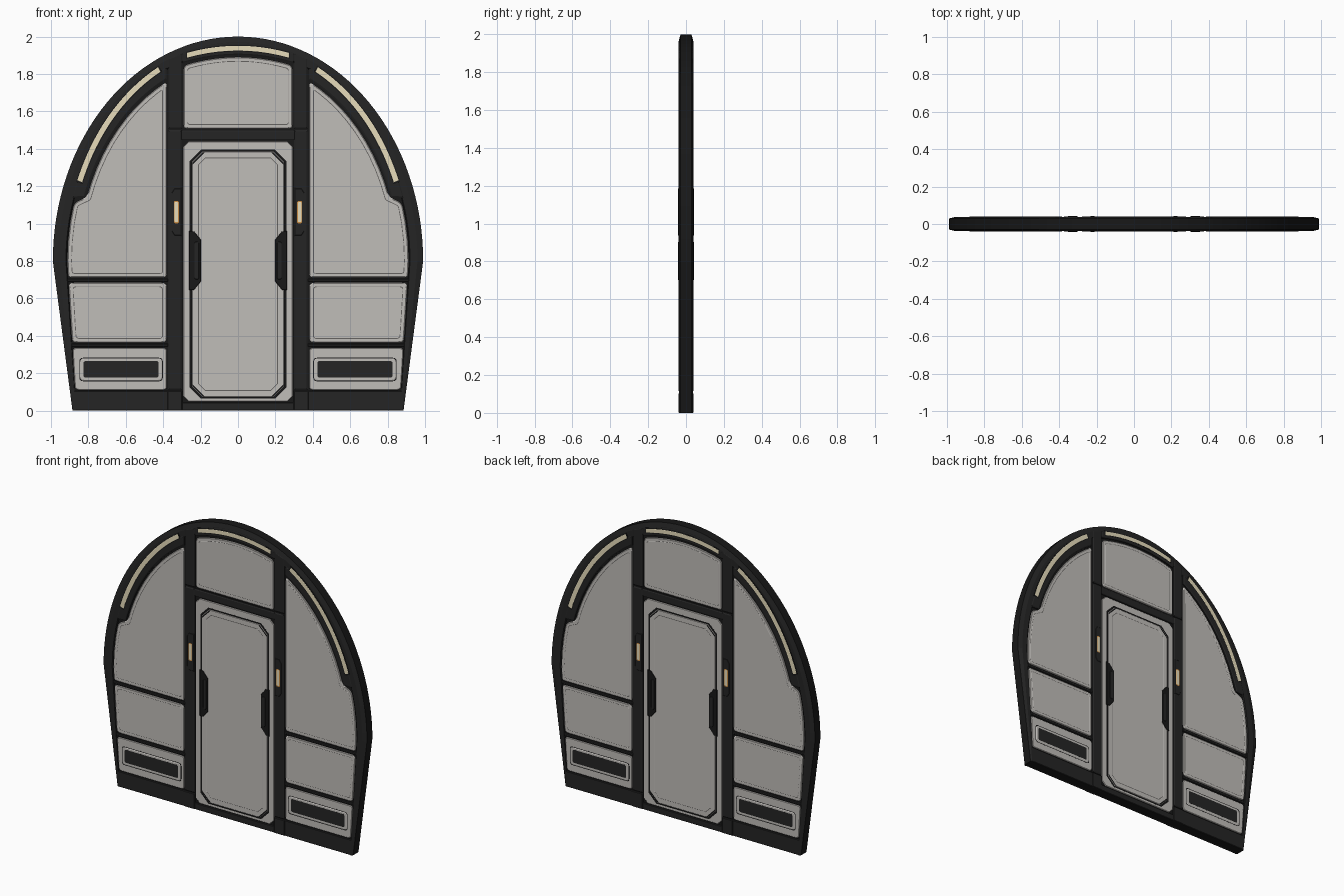
import bpy, bmesh, math
from mathutils import Vector

if "Cube" in bpy.data.objects:
    bpy.data.objects.remove(bpy.data.objects["Cube"])


def material(name, rgb):
    m = bpy.data.materials.new(name)
    m.diffuse_color = (*rgb, 1)
    m.use_nodes = True
    m.node_tree.nodes["Principled BSDF"].inputs["Base Color"].default_value = m.diffuse_color
    return m


GREY = material("panel_grey", (0.53, 0.51, 0.485))
DARK = material("frame_charcoal", (0.018, 0.018, 0.018))
BLACK = material("gap_black", (0.009, 0.009, 0.009))
CREAM = material("light_cream", (0.80, 0.72, 0.50))
AMBER = material("light_amber", (0.60, 0.27, 0.06))
ZC = 0.8  # height of the arch centre


def arc(a, b, t0, t1, n=20):
    ts = [t0 + (t1 - t0) * i / n for i in range(n + 1)]
    return [(a * math.cos(t), ZC + b * math.sin(t)) for t in ts]


def outline(d):
    """Whole bulkhead outline, inset by d."""
    foot = 0.885 - 0.25 * d
    return [(foot, 0)] + arc(0.99 - d, 1.2 - d, 0, math.pi, 64) + [(-foot, 0)]


def rect(x0, x1, z0, z1, c=0.0):
    """Rectangle with optional chamfered corners."""
    if not c:
        return [(x0, z0), (x1, z0), (x1, z1), (x0, z1)]
    return [(x0 + c, z0), (x1 - c, z0), (x1, z0 + c), (x1, z1 - c),
            (x1 - c, z1), (x0 + c, z1), (x0, z1 - c), (x0, z0 + c)]


def corners(pts):
    """Each point with its neighbours, as vectors."""
    v = [Vector(p) for p in pts]
    return [(v[i - 1], v[i], v[(i + 1) % len(v)]) for i in range(len(v))]


def offset(pts, d):
    """Mitred inward offset of a counterclockwise polygon."""
    out = []
    for q, p, s in corners(pts):
        e, f = (p - q).normalized(), (s - p).normalized()
        n, m = Vector((-e.y, e.x)), Vector((-f.y, f.x))
        out.append(p + (n + m) * d / (1 + n.dot(m)))
    return out


def rounded(pts, r):
    """Round only the sharp corners of a polygon."""
    out = []
    for q, p, s in corners(pts):
        u, v = q - p, s - p
        if u.angle(v) > math.radians(155):
            out.append(p)
            continue
        k = min(r, 0.45 * u.length, 0.45 * v.length)
        a, b = p + u.normalized() * k, p + v.normalized() * k
        out += [a * (1 - t) ** 2 + p * 2 * t * (1 - t) + b * t * t
                for t in (0, 0.25, 0.5, 0.75, 1)]
    return out


def finish(bm, name, mat, both):
    me = bpy.data.meshes.new(name)
    bm.to_mesh(me)
    bm.free()
    me.materials.append(mat)
    ob = bpy.data.objects.new(name, me)
    bpy.context.collection.objects.link(ob)
    m = ob.modifiers.new("mirror", 'MIRROR')
    m.use_axis = (both, True, False)
    m.use_mirror_merge = False


def plate(name, pts, y, mat, both=False, steps=((0.003, 0.003),), base=0.02, r=0):
    """Raised plate with stepped edges, on front and back, optionally left and right."""
    area = sum(q[0] * p[1] - p[0] * q[1] for q, p, s in corners(pts))
    if area < 0:
        pts = pts[::-1]
    d, h = 0, y - sum(s[1] for s in steps)
    levels = [(0, base), (0, h)]
    for t, rise in steps:
        d, h = d + t, h + rise
        levels.append((d, h))
    bm = bmesh.new()
    loops = []
    for d, h in levels:
        ring = offset(pts, d)
        if r:
            ring = rounded(ring, max(r - 0.6 * d, 0.006))
        loops.append([bm.verts.new((p.x, -h, p.y)) for p in ring])
    for A, B in zip(loops, loops[1:]):
        for i in range(len(A)):
            bm.faces.new((A[i - 1], A[i], B[i], B[i - 1]))
    bm.faces.new(loops[-1])
    finish(bm, name, mat, both)


PANEL = ((0.004, 0.003), (0.016, 0), (0.002, -0.001), (0.002, 0.001))

# core slab
plate("core_slab", outline(0), 0.029, BLACK, base=0, steps=((0.001, 0.0),))

# outer rim, lofted from the edge inwards
bm = bmesh.new()
loops = [[bm.verts.new((x, -y, z)) for x, z in outline(d)]
         for d, y in ((0, 0), (0, 0.029), (0.03, 0.037), (0.07, 0.037), (0.075, 0.027))]
for A, B in zip(loops, loops[1:]):
    for i in range(len(A) - 1):
        bm.faces.new((A[i], A[i + 1], B[i + 1], B[i]))
finish(bm, "outer_rim", DARK, False)


def edge(z):
    return 0.864 + 0.0612 * z


# kick plates and sill
plate("kick_plate", [(0.375, 0), (0.88, 0), (0.886, 0.105), (0.375, 0.105)], 0.037, DARK, True)
plate("door_sill", rect(-0.3, 0.3, 0, 0.043), 0.037, DARK)

# pillars in three segments
plate("pillar_foot", rect(0.298, 0.377, 0, 0.105), 0.040, DARK, True)
plate("pillar", rect(0.300, 0.374, 0.11, 1.5), 0.040, DARK, True, steps=((0.008, 0.005),))
plate("pillar_top", [(0.298, 1.506), (0.372, 1.506), (0.372, 1.885), (0.298, 1.915)], 0.039,
      DARK, True, steps=((0.008, 0.005),))

# cross bars
plate("door_header", rect(-0.305, 0.305, 1.447, 1.498), 0.038, DARK, steps=((0.006, 0.004),))
for name, z0, z1, x1 in (("lower_side_bar", 0.342, 0.358, 0.89),
                         ("upper_side_bar", 0.69, 0.705, 0.915)):
    plate(name, rect(0.374, x1, z0, z1), 0.035, DARK, True)

# arched light housings and lamps
plate("side_light_housing", arc(0.93, 1.14, 0.3, 1.15) + arc(0.862, 1.082, 1.115, 0.32),
      0.0395, DARK, True, steps=((0.008, 0.004),))
for name, w, e, y, mat in (("side_light_seat", 0.019, 0.008, 0.0400, BLACK),
                           ("side_light", 0.014, 0, 0.0408, CREAM)):
    plate(name, arc(0.91 + w, 1.155 + w, 0.378 - e, 1.09 + e)
          + arc(0.91 - w, 1.155 - w, 1.09 + e, 0.378 - e), y, mat, True, steps=((0.001, 0.0005),))

xs = [0.3 - 0.6 * i / 10 for i in range(11)]
plate("top_light_housing", [(x, ZC + 1.17 * math.sqrt(1 - (x / 0.96) ** 2)) for x in xs]
      + [(x, 1.903 - 0.5 * x * x) for x in xs[::-1]], 0.0385, DARK, steps=((0.006, 0.004),))
for name, w, s, y, mat in (("top_light_seat", 0.018, 0.93, 0.0395, BLACK),
                           ("top_light", 0.013, 0.905, 0.0403, CREAM)):
    plate(name, [(x * s, 1.938 - 0.42 * x * x + w) for x in xs]
          + [(x * s, 1.938 - 0.42 * x * x - w) for x in xs[::-1]], y, mat, steps=((0.001, 0.0005),))

# wall panels
plate("top_panel", [(-0.291, 1.508), (0.291, 1.508)]
      + [(x * 0.97, 1.89 - 0.5 * x * x) for x in xs], 0.035, GREY, steps=PANEL, r=0.025)
plate("upper_side_panel", [(0.381, 0.712), (edge(0.712), 0.712)]
      + arc(0.912, 1.122, 0.0, 0.28, 3) + arc(0.852, 1.072, 0.325, 1.107, 10),
      0.035, GREY, True, steps=PANEL, r=0.025)
plate("middle_side_panel", [(0.381, 0.364), (edge(0.364), 0.364), (edge(0.684), 0.684),
      (0.381, 0.684)], 0.035, GREY, True, steps=PANEL, r=0.03)
plate("lower_side_panel", [(0.381, 0.111), (edge(0.111), 0.111), (edge(0.335), 0.335),
      (0.381, 0.335)], 0.035, GREY, True, r=0.02)

# vents
plate("vent_gap", rect(0.402, 0.848, 0.157, 0.283), 0.0355, BLACK, True,
      steps=((0.001, 0.0003),), r=0.02)
plate("vent_bezel", rect(0.406, 0.844, 0.161, 0.279), 0.0375, GREY, True,
      steps=((0.004, 0.002),), r=0.02)
plate("vent_grille", rect(0.425, 0.826, 0.177, 0.265), 0.038, DARK, True,
      steps=((0.001, 0.0003),), r=0.012)

# door surround and leaf
plate("door_surround", rect(-0.293, 0.293, 0.048, 1.44, 0.03), 0.035, GREY)
plate("door_gap", rect(-0.258, 0.258, 0.064, 1.396, 0.06), 0.0355, BLACK, steps=((0.001, 0.0003),))
plate("door_leaf", rect(-0.249, 0.249, 0.071, 1.388, 0.058), 0.038, GREY,
      steps=((0.005, 0.004), (0.03, 0), (0.003, -0.001), (0.002, 0.001)))
for name, z, s in (("lower_corner_slot", 0.079, 1), ("upper_corner_slot", 1.379, -1)):
    plate(name, [(0.243, z + s * 0.063), (0.243, z + s * 0.052), (0.189, z - s * 0.002),
          (0.178, z - s * 0.002)], 0.0383, BLACK, True, steps=((0.001, 0.0002),))

# door handles
plate("handle_housing", [(0.262, 0.645), (0.262, 0.96), (0.235, 0.96), (0.198, 0.915),
      (0.198, 0.69), (0.235, 0.645)], 0.040, BLACK, True)
plate("handle_grip", rect(0.207, 0.235, 0.70, 0.905, 0.008), 0.0415, DARK, True)

# pillar latches with lamps
plate("latch_housing", [(0.302, 0.935), (0.34, 0.935), (0.356, 0.96), (0.356, 1.165),
      (0.34, 1.19), (0.302, 1.19)], 0.0415, DARK, True, steps=((0.004, 0.003),))
plate("latch_lamp_rim", rect(0.316, 0.343, 1.002, 1.121, 0.005), 0.0418, AMBER, True,
      steps=((0.001, 0.0003),))
plate("latch_lamp", rect(0.32, 0.339, 1.008, 1.115, 0.004), 0.0422, CREAM, True,
      steps=((0.001, 0.0003),))
